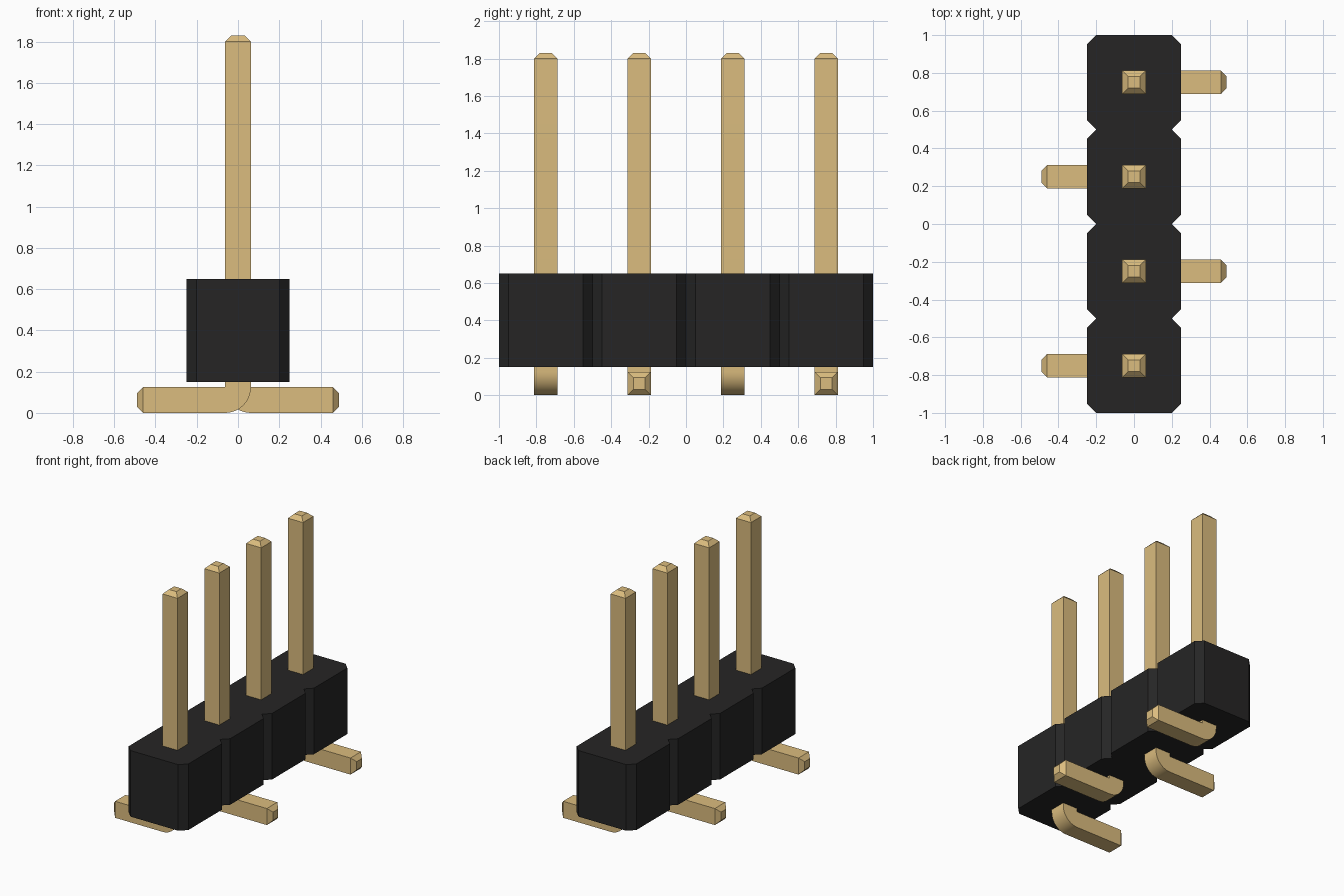
import bpy, bmesh, math
from mathutils import Vector

cube = bpy.data.objects.get("Cube")
if cube:
    bpy.data.objects.remove(cube)

PITCH, COUNT = 0.5, 4
HALF = 0.0625                      # half the pin thickness
BODY_LOW, BODY_HIGH = 0.15, 0.65
HALF_BODY, CHAMFER = 0.25, 0.05
SHOULDER, FOOT_END, TIP = 1.80, 0.46, 0.03


def material(name, rgb):
    mat = bpy.data.materials.new(name)
    mat.use_nodes = True
    color = (*rgb, 1)
    mat.diffuse_color = color
    mat.node_tree.nodes["Principled BSDF"].inputs["Base Color"].default_value = color
    return mat


def prism(bm, points, direction):
    """Extrude a closed outline into a solid."""
    face = bm.faces.new([bm.verts.new(p) for p in points])
    result = bmesh.ops.extrude_face_region(bm, geom=[face])
    moved = [v for v in result["geom"] if isinstance(v, bmesh.types.BMVert)]
    bmesh.ops.translate(bm, verts=moved, vec=direction)
    bmesh.ops.recalc_face_normals(bm, faces=bm.faces)


def make_object(name, bm, mat):
    mesh = bpy.data.meshes.new(name)
    bm.to_mesh(mesh)
    bm.free()
    mesh.materials.append(mat)
    obj = bpy.data.objects.new(name, mesh)
    bpy.context.collection.objects.link(obj)
    return obj


def taper_end(bm, axis):
    """Extend the end face along an axis into a blunt bevelled tip."""
    bm.normal_update()
    end = max(bm.faces, key=lambda f: f.calc_center_median().dot(axis) if f.normal.dot(axis) > 0.9 else -9)
    new = bmesh.ops.extrude_discrete_faces(bm, faces=[end])["faces"][0]
    center = new.calc_center_median()
    for v in new.verts:
        v.co = center + (v.co - center) * 0.5 + axis * TIP


gold = material("gold_pin", (0.708, 0.504, 0.210))
black = material("black_plastic", (0.019, 0.0185, 0.0185))

# Housing: one notched outline, chamfered around every pin position
rows = [(i - (COUNT - 1) / 2) * PITCH for i in range(COUNT)]
side = []
for y in rows:
    for x, dy in ((HALF_BODY - CHAMFER, -PITCH / 2), (HALF_BODY, CHAMFER - PITCH / 2),
                  (HALF_BODY, PITCH / 2 - CHAMFER), (HALF_BODY - CHAMFER, PITCH / 2)):
        if not side or (side[-1] - Vector((x, y + dy, BODY_LOW))).length > 0.001:
            side.append(Vector((x, y + dy, BODY_LOW)))
outline = side + [Vector((-p.x, p.y, p.z)) for p in reversed(side)]
bm = bmesh.new()
prism(bm, outline, (0, 0, BODY_HIGH - BODY_LOW))
make_object("housing", bm, black)

# Pins: upright post with a rounded heel and a foot, alternating sides
for i, y in enumerate(rows):
    way = -1 if i % 2 == 0 else 1
    profile = [(HALF, 2 * HALF), (HALF, SHOULDER), (-HALF, SHOULDER)]
    for step in range(13):
        a = math.pi / 2 * step / 12
        profile.append((HALF - 2 * HALF * math.cos(a), 2 * HALF * (1 - math.sin(a))))
    profile += [(FOOT_END, 0), (FOOT_END, 2 * HALF)]
    bm = bmesh.new()
    prism(bm, [(way * x, y - HALF, z) for x, z in profile], (0, 2 * HALF, 0))
    taper_end(bm, Vector((0, 0, 1)))
    taper_end(bm, Vector((way, 0, 0)))
    bmesh.ops.recalc_face_normals(bm, faces=bm.faces)
    pin = make_object(f"pin_{i + 1}", bm, gold)
    bpy.ops.object.select_all(action='DESELECT')
    pin.select_set(True)
    bpy.context.view_layer.objects.active = pin
    bpy.ops.object.shade_smooth_by_angle(angle=math.radians(25))
